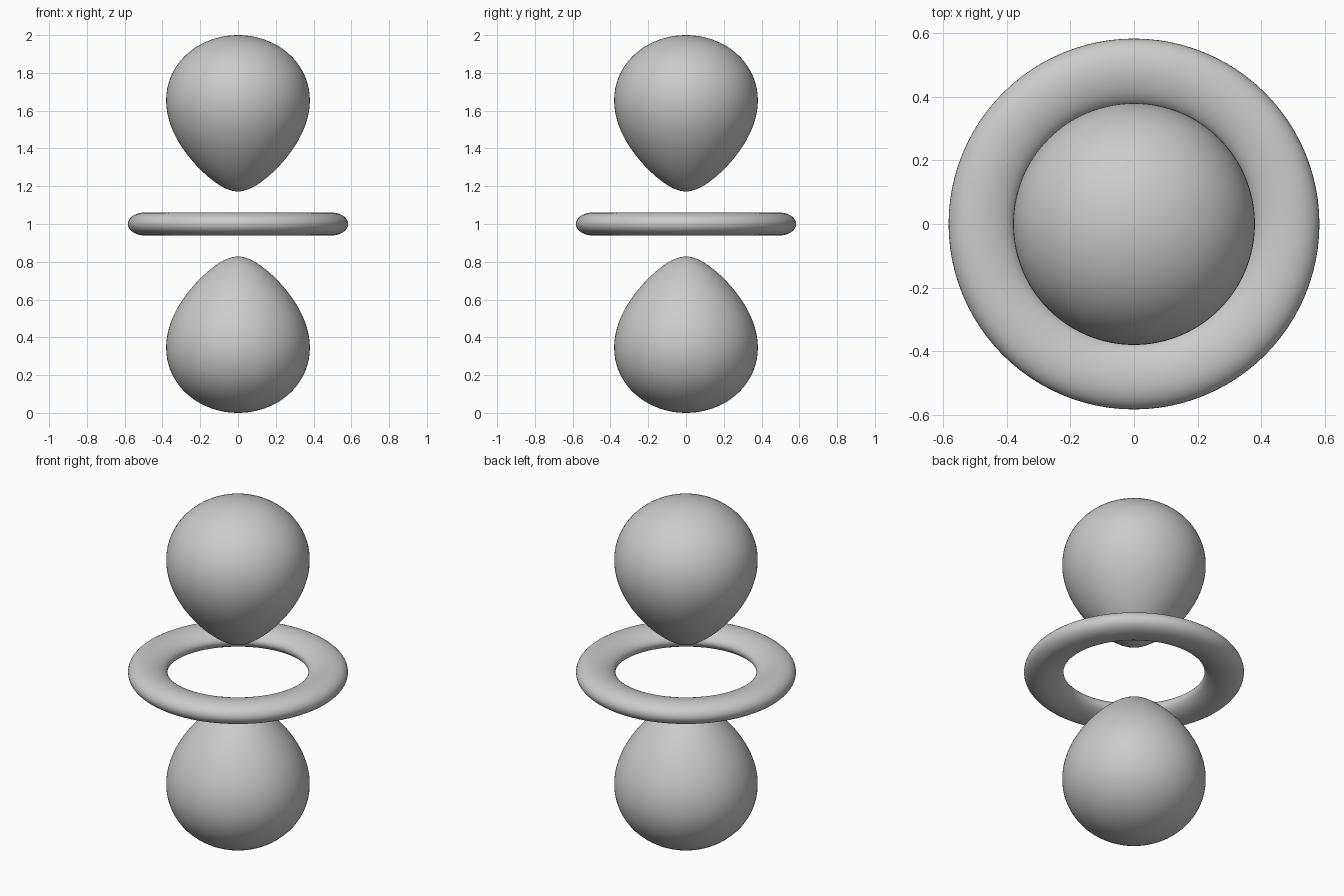
import bpy, bmesh, math

cube = bpy.data.objects.get("Cube")
if cube:
    bpy.data.objects.remove(cube, do_unlink=True)

DECAY = 4.25                      # falloff of the surface formula
LEVEL = 2 * math.exp(-DECAY)      # level that puts the lobe ends at distance 1
SEGMENTS = 96

grey = bpy.data.materials.new("soft_grey")
grey.use_nodes = True
colour = (0.6, 0.6, 0.6, 1)
grey.diffuse_color = colour
grey.node_tree.nodes["Principled BSDF"].inputs["Base Color"].default_value = colour


def solve(f, lo, hi):
    """Bisect for the root of f between lo and hi."""
    for _ in range(50):
        mid = (lo + hi) / 2
        if (f(lo) > 0) == (f(mid) > 0):
            lo = mid
        else:
            hi = mid
    return lo


def profile(inner, outer, sign, steps):
    """Half outline (radius, height), packed closer at both ends."""
    points = []
    for i in range(steps + 1):
        r = inner + (outer - inner) * (1 - math.cos(math.pi * i / steps)) / 2
        c2 = (1 + sign * LEVEL * math.exp(DECAY * r) / r**2) / 3
        c2 = min(max(c2, 0), 1)
        if i in (0, steps):       # close exactly on the axis or the midplane
            c2 = 1 if sign > 0 else 0
        points.append((r * math.sqrt(1 - c2), r * math.sqrt(c2)))
    return points


def lathe(name, points, closed=False):
    """Spin an outline around the vertical axis, at mid height."""
    bm = bmesh.new()
    verts = [bm.verts.new((x, 0, z + 1)) for x, z in points]
    edges = [bm.edges.new(pair) for pair in zip(verts, verts[1:])]
    if closed:
        edges.append(bm.edges.new((verts[-1], verts[0])))
    bmesh.ops.spin(bm, geom=verts + edges, cent=(0, 0, 0), axis=(0, 0, 1),
                   angle=math.tau, steps=SEGMENTS, use_merge=True)
    bmesh.ops.remove_doubles(bm, verts=bm.verts, dist=1e-5)
    bmesh.ops.recalc_face_normals(bm, faces=bm.faces)
    for face in bm.faces:
        face.smooth = True
    mesh = bpy.data.meshes.new(name)
    bm.to_mesh(mesh)
    bm.free()
    mesh.materials.append(grey)
    bpy.context.collection.objects.link(bpy.data.objects.new(name, mesh))


# Upper and lower teardrop lobes
tip = solve(lambda r: 2 * r * r * math.exp(-DECAY * r) - LEVEL, 0.05, 0.4)
lobe = profile(tip, 1, 1, 56)
lathe("upper_lobe", lobe)
lathe("lower_lobe", [(x, -z) for x, z in lobe])

# Middle ring
equator = lambda r: r * r * math.exp(-DECAY * r) - LEVEL
peak = 2 / DECAY
half = profile(solve(equator, 0.2, peak), solve(equator, peak, 0.9), -1, 20)
lathe("middle_ring", half + [(x, -z) for x, z in half[-2:0:-1]], closed=True)
